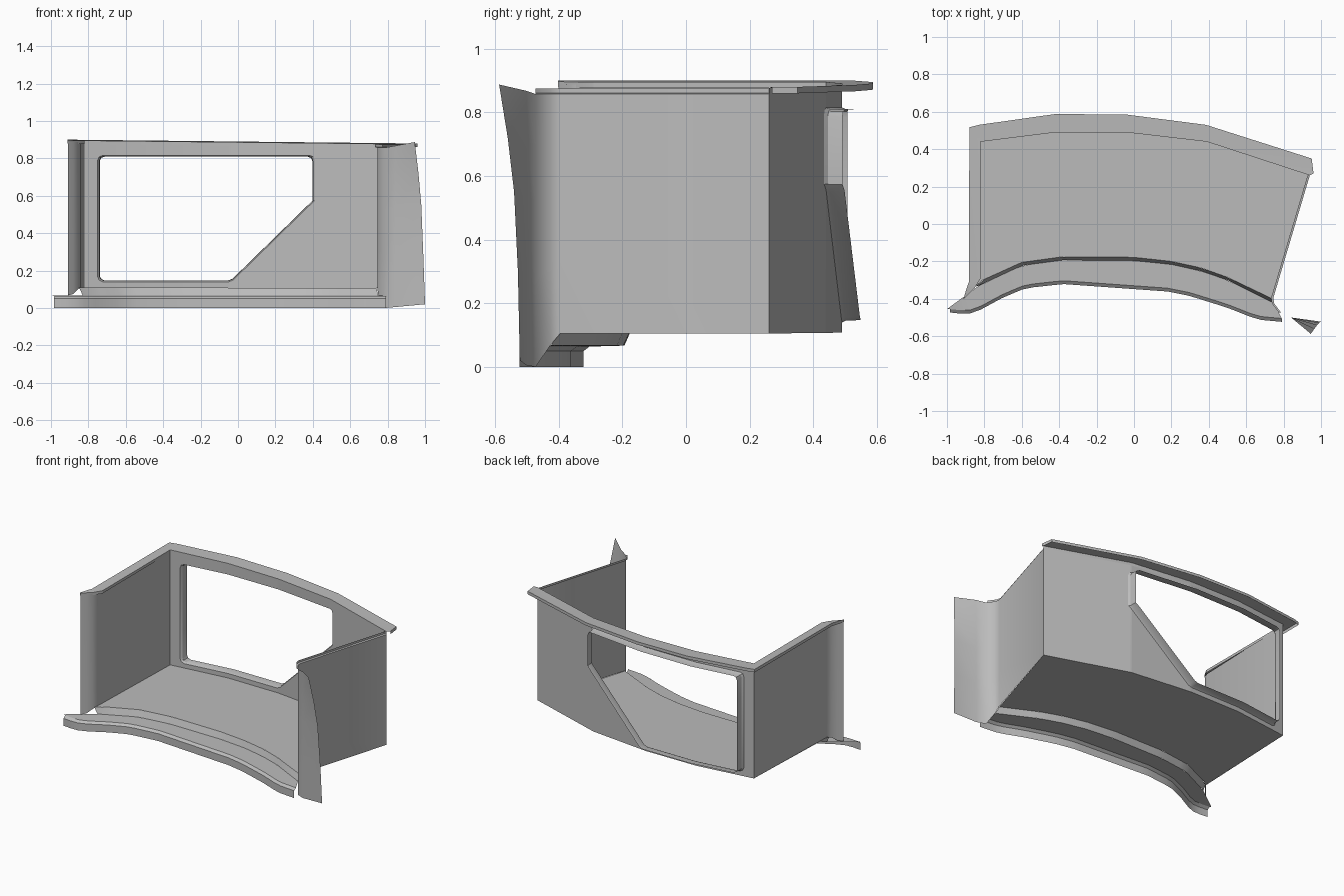
import bpy
from mathutils import Vector

cube = bpy.data.objects.get("Cube")
if cube:
    bpy.data.objects.remove(cube)

grey = bpy.data.materials.new("plain grey")
grey.use_nodes = True
colour = (0.5, 0.5, 0.5, 1)
grey.diffuse_color = colour
grey.node_tree.nodes["Principled BSDF"].inputs["Base Color"].default_value = colour


def make(name, verts, faces):
    mesh = bpy.data.meshes.new(name)
    mesh.from_pydata(verts, [], faces)
    mesh.materials.append(grey)
    obj = bpy.data.objects.new(name, mesh)
    bpy.context.collection.objects.link(obj)
    bpy.ops.object.select_all(action='DESELECT')
    obj.select_set(True)
    bpy.context.view_layer.objects.active = obj
    bpy.ops.object.shade_smooth_by_angle(angle=0.5)
    return obj


def loft(name, rows, closed=False):
    """Skin a sheet across rows of matching points."""
    n = len(rows[0])
    verts = [p for row in rows for p in row]
    faces = []
    for r in range(len(rows) - 1):
        for i in range(n if closed else n - 1):
            j = (i + 1) % n
            faces.append((r * n + i, r * n + j, (r + 1) * n + j, (r + 1) * n + i))
    return make(name, verts, faces)


def lerp(points, x):
    """Piecewise linear height of a polyline at x."""
    for (x0, y0), (x1, y1) in zip(points, points[1:]):
        if x <= x1:
            return y0 + (y1 - y0) * (x - x0) / (x1 - x0)
    return points[-1][1]


def wall_top(x):
    return 0.867 - 0.011 * x


def floor_z(x):
    return 0.108 - 0.003 * x


# Plan curves of the back wall and the stepped front
back = [(-0.82, 0.44), (-0.42, 0.49), (-0.04, 0.49), (0.39, 0.44), (0.94, 0.26)]
inner = [(-0.85, -0.335), (-0.81, -0.3), (-0.6, -0.205), (-0.38, -0.175), (0, -0.178),
         (0.2, -0.2), (0.36, -0.235), (0.5, -0.285), (0.74, -0.4)]
step = [(-1, -0.455), (-0.83, -0.33), (-0.6, -0.222), (-0.38, -0.193), (0, -0.196),
        (0.2, -0.216), (0.36, -0.252), (0.5, -0.3), (0.75, -0.425)]
outer = [(-0.985, -0.455), (-0.89, -0.465), (-0.82, -0.44), (-0.7, -0.375), (-0.58, -0.325),
         (-0.38, -0.303), (0.18, -0.343), (0.3, -0.367), (0.5, -0.43), (0.66, -0.493), (0.79, -0.505)]

# Floor between the front curve and the back wall
left_x, right_x = -0.82, 0.74
make("floor",
     [(x, y, floor_z(x)) for x, y in inner + back[::-1]],
     [tuple(range(len(inner) + len(back)))])

# Front step: riser, ledge, bevel and hanging lip
samples = 32


def along(points, z, dy=0.0):
    x0, x1 = points[0][0], points[-1][0]
    xs = [x0 + (x1 - x0) * i / samples for i in range(samples + 1)]
    return [(x, lerp(points, x) + dy, z) for x in xs]


riser_foot = along(step[1:], 0.067)
riser_top = [(x, y, floor_z(x)) for x, y, z in along(inner, 0)]
loft("front_riser", [riser_top, riser_foot])
loft("front_ledge", [along(step, 0.067), along(outer, 0.064),
                     along(outer, 0.05, -0.018), along(outer, 0.0, -0.018)])

# Window opening as lower and upper edges over x
sill = [(-0.75, 0.165), (-0.743, 0.15), (-0.725, 0.14), (-0.05, 0.14), (-0.025, 0.15), (0.41, 0.575)]
head = [(-0.75, 0.79), (-0.743, 0.808), (-0.725, 0.815), (0.385, 0.815), (0.403, 0.808), (0.41, 0.79)]

# Back wall built in columns around the opening
xs = sorted({x for x, _ in back + sill + head})
verts, faces = [], []
for x in xs:
    y = lerp(back, x)
    verts += [(x, y, z) for z in (floor_z(x), lerp(sill, x) if x > -0.76 else 0.165,
                                  lerp(head, x) if x > -0.76 else 0.79, wall_top(x))]
for c in range(len(xs) - 1):
    opening = -0.751 < xs[c] < 0.409
    for k in (0, 1, 2):
        if k == 1 and opening:
            continue
        a, b = c * 4 + k, c * 4 + 4 + k
        faces.append((a, b, b + 1, a + 1))
make("back_wall", verts, faces)

# Window surround standing out behind the wall, slightly tapered
span = [x for x in xs if -0.751 < x < 0.411]
ring = [(x, lerp(sill, x)) for x in span] + [(x, lerp(head, x)) for x in reversed(span)]
centre = Vector((-0.2, 0.5))


def ring_row(depth, scale):
    row = []
    for x, z in ring:
        p = centre + (Vector((x, z)) - centre) * scale
        row.append((p.x, lerp(back, x) + depth, p.y))
    return row


loft("window_surround", [ring_row(0, 1), ring_row(0.012, 0.985), ring_row(0.058, 0.98)], closed=True)

# Left wall with its flared front edge
left_path = [(-0.82, 0.44), (-0.843, -0.31), (-0.855, -0.345), (-0.88, -0.375), (-0.91, -0.4)]
left_feet = [0.11, 0.11, 0.1, 0.075, 0.067]
loft("left_wall", [[(x, y, z) for (x, y), z in zip(left_path, left_feet)],
                   [(x, y, wall_top(x) + 0.01) for x, y in left_path]])

# Right wall running into a curved fin
right_path = [(0.94, 0.26), (0.745, -0.395), (0.75, -0.425), (0.785, -0.472), (0.84, -0.5)]
right_feet = [0.105, 0.105, 0.07, 0.0, 0.005]
right_tops = [0.857, 0.857, 0.857, 0.857, 0.867]
fin_edge = [(1, -0.522, 0.02), (0.99, -0.528, 0.3), (0.98, -0.54, 0.55),
            (0.965, -0.56, 0.72), (0.945, -0.587, 0.887)]
rows = []
for tip in fin_edge:
    t = (tip[2] - 0.02) / 0.867
    rows.append([(x, y, lo + (hi - lo) * t)
                 for (x, y), lo, hi in zip(right_path, right_feet, right_tops)] + [tip])
loft("right_wall_and_fin", rows)

# Narrow trim along the top of the right wall
trim = right_path[:4]
loft("right_wall_trim", [[(x, y, 0.857) for x, y in trim],
                         [(x - 0.012, y, 0.86) for x, y in trim],
                         [(x - 0.012, y, 0.875) for x, y in trim]])

# Overhanging rim along the left and back walls
rim_in = [(-0.91, -0.4), (-0.85, -0.34), (-0.82, -0.29)] + back
rim_out = [(-0.912, -0.402), (-0.9, -0.36), (-0.883, -0.31), (-0.88, 0.517), (-0.83, 0.53),
           (-0.42, 0.588), (-0.04, 0.585), (0.385, 0.53), (0.95, 0.35), (0.96, 0.27)]
rim_in = rim_in[:3] + [back[0]] + back + [back[-1]]


def rim_row(points, lift):
    return [(x, y, wall_top(x) + lift) for x, y in points]


loft("top_rim", [rim_row(rim_in, 0), rim_row(rim_in, 0.019),
                 rim_row(rim_out, 0.023), rim_row(rim_out, 0.003)])
